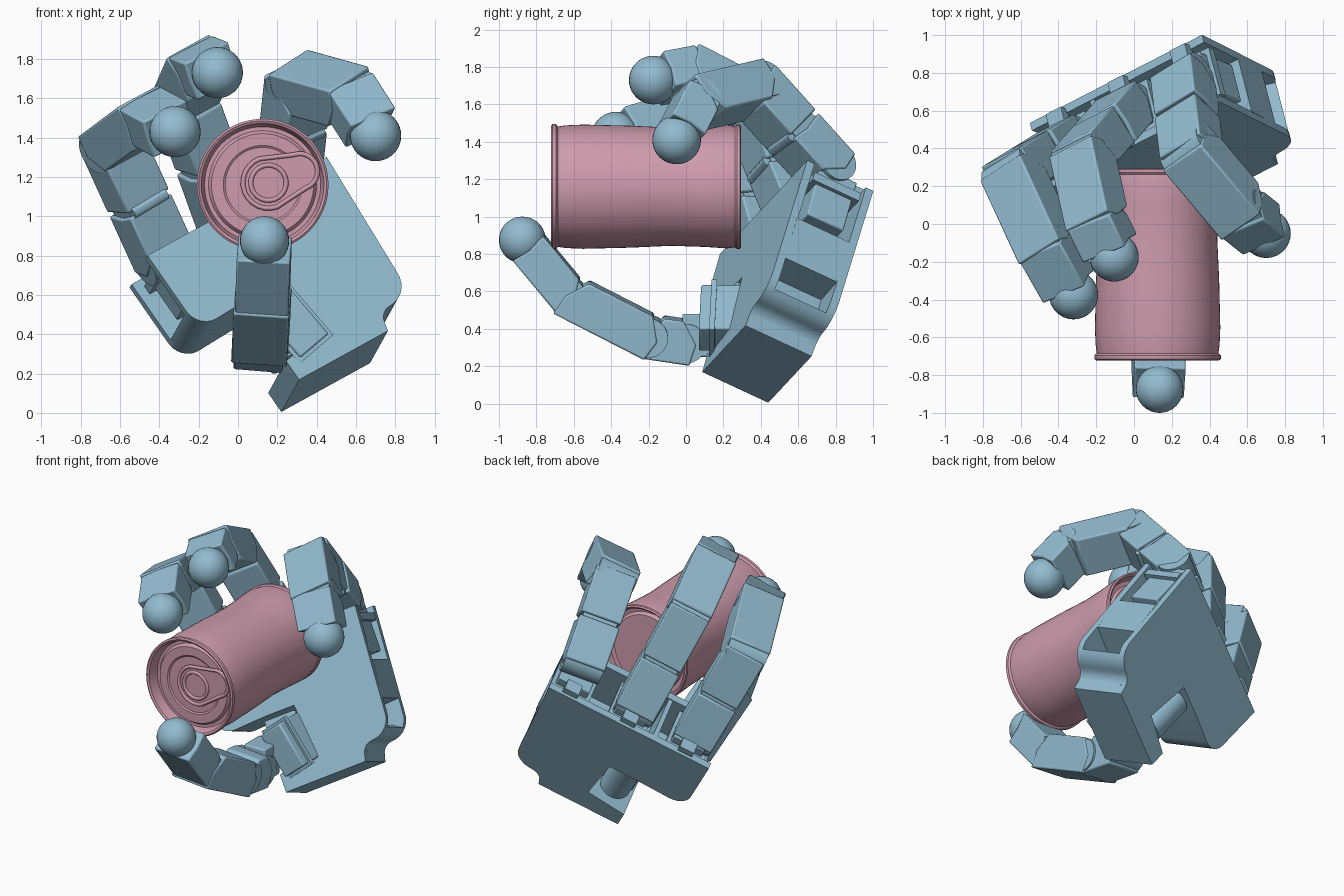
import bpy, bmesh, math
from mathutils import Vector, Matrix

cube = bpy.data.objects.get("Cube")
if cube:
    bpy.data.objects.remove(cube, do_unlink=True)


def material(name, rgb):
    m = bpy.data.materials.new(name)
    m.use_nodes = True
    m.diffuse_color = (*rgb, 1)
    node = m.node_tree.nodes["Principled BSDF"]
    node.inputs["Base Color"].default_value = (*rgb, 1)
    node.inputs["Roughness"].default_value = 0.6
    return m


BLUE = material("steel blue", (0.29, 0.50, 0.63))
PINK = material("dusty pink", (0.62, 0.33, 0.42))


def finish(bm, name, mat, bevel=0.0):
    bmesh.ops.recalc_face_normals(bm, faces=bm.faces)
    me = bpy.data.meshes.new(name)
    bm.to_mesh(me)
    bm.free()
    me.materials.append(mat)
    ob = bpy.data.objects.new(name, me)
    bpy.context.scene.collection.objects.link(ob)
    me.shade_smooth()
    me.set_sharp_from_angle(angle=math.radians(30))
    if bevel:
        mod = ob.modifiers.new("soft_edges", "BEVEL")
        mod.width = bevel
        mod.segments = 2
        mod.limit_method = "ANGLE"
    return ob


def prism(name, pts, origin, a, b, c, lo, hi, bevel=0.0, mat=BLUE):
    """Outline in the a/b plane, extruded along c from lo to hi."""
    bm = bmesh.new()
    rings = [[bm.verts.new(origin + a * p + b * q + c * d) for p, q in pts] for d in (lo, hi)]
    bm.faces.new(rings[0])
    bm.faces.new(rings[1])
    n = len(pts)
    for i in range(n):
        j = (i + 1) % n
        bm.faces.new((rings[0][i], rings[0][j], rings[1][j], rings[1][i]))
    return finish(bm, name, mat, bevel)


def rect(a0, a1, b0, b1):
    return [(a0, b0), (a1, b0), (a1, b1), (a0, b1)]


def arc(cx, cy, r, start, end, n=6):
    angles = [math.radians(start + (end - start) * i / n) for i in range(n + 1)]
    return [(cx + r * math.cos(t), cy + r * math.sin(t)) for t in angles]


def circle(r, n=24, cx=0, cy=0):
    return arc(cx, cy, r, 0, 360, n)[:-1]


# Palm frame: W across, U toward the fingers, T out of the palm's front
X, Y, Z = Vector((1, 0, 0)), Vector((0, 1, 0)), Vector((0, 0, 1))
O = Vector((0.22, 0.44, 0.005))
W = Vector((0.80, 0.41, 0.44)).normalized()
T = Vector((0.21, -0.89, 0.40))
T = (T - W * T.dot(W)).normalized()
U = T.cross(W).normalized()


def palm_part(name, pts, lo, hi, bevel=0.0):
    return prism(name, pts, O, W, U, T, lo, hi, bevel)


# Palm: two full cover plates around a core with pockets
notch = [(0.03, 0.5), (0.24, 0.5), (0.27, 0.16), (0, 0.12), (0, 0), (0.565, 0), (0.575, 0.04)]
shoulder = arc(0.655, 0.03, 0.08, 170, 90, 5) + arc(0.655, 0.25, 0.14, -80, 0)
lobe = arc(-0.19, 0.60, 0.11, 180, 270)
outline = lobe + notch + shoulder + [(0.84, 0.955), (-0.30, 0.955)]
palm_part("palm_back_cover", outline, 0, 0.045)
palm_part("palm_front_cover", outline, 0.355, 0.40)
core = lobe + notch + [(0.60, 0.10), (0.60, 0.335), (0.80, 0.345), (0.82, 0.60), (-0.30, 0.60)]
palm_part("palm_core", core, 0.04, 0.36)
palm_part("shoulder_wall", [(0.575, 0.04)] + shoulder[:10] + [(0.70, 0.2), (0.60, 0.2)], 0.04, 0.36)
palm_part("socket_divider", rect(0.08, 0.11, 0.58, 0.95), 0.04, 0.36)

# Finger sockets in the palm's top
for w in (-0.12, 0.29, 0.70):
    palm_part("finger_servo", rect(w - 0.11, w + 0.11, 0.66, 0.98), 0.09, 0.31, 0.008)
    palm_part("servo_flange", rect(w - 0.135, w + 0.135, 0.86, 0.91), 0.06, 0.34)
    palm_part("servo_tab", rect(w - 0.05, w + 0.05, 0.94, 1.0), 0.02, 0.10)

# Thumb servo: barrel in the notch, slanted housing standing out of the palm
prism("thumb_servo_barrel", circle(0.10), O + W * 0.13 + T * 0.13, W, T, U, 0.18, 0.49)
palm_part("thumb_servo_core", rect(0.02, 0.235, 0.19, 0.47), 0.14, 0.42, 0.01)
LONG = Vector((0.65, -0.04, -0.76)).normalized()
SIDE = LONG.cross(Y).normalized() * -1
if SIDE.x < 0:
    SIDE = -SIDE
HOUSING = Vector((0.36, 0, 0.52))
prism("thumb_servo_housing", rect(-0.155, 0.155, -0.19, 0), HOUSING, LONG, SIDE, Y, 0.075, 0.30, 0.01)
prism("thumb_servo_flange", rect(-0.175, 0.175, -0.21, 0.015), HOUSING, LONG, SIDE, Y, 0.13, 0.16)
prism("thumb_mount", rect(-0.02, 0.15, 0.25, 0.48), X * 0.06, Y, Z, X, 0, 0.16, 0.01)


def segment(name, p, q, hint, half, thick, jointed, last):
    """One phalanx: side-profile shell, hinge barrel and optional mid joint."""
    d = (q - p).normalized()
    s = (hint - d * hint.dot(d)).normalized()
    n = d.cross(s)
    length = (q - p).length
    end = length - 0.05 if last else length + 0.03
    inner = end if last else length - 0.07
    spans = [(-0.035, end)]
    if jointed:
        mid = length * 0.47
        spans = [(-0.035, mid - 0.012), (mid + 0.012, end)]
        prism(name + "_mid_joint", rect(mid - 0.05, mid + 0.05, -thick * 0.8, thick * 0.8),
              p, d, n, s, -half * 0.85, half * 0.85)
        prism(name + "_grip_bar", circle(0.03, 12, mid, -thick * 0.9), p, d, n, s, -half * 0.8, half * 0.8)
    for start, stop in spans:
        near = 0.03 if start < 0 else start
        far = inner if stop == end else stop
        shape = [(start, thick), (start - 0.02 if start < 0 else start, 0), (near, -thick),
                 (far, -thick), (stop - 0.015, 0), (stop, thick)]
        prism(name + "_shell", shape, p, d, n, s, -half, half, 0.01)
    # hinge barrel at the near end
    prism(name + "_hinge", circle(thick * 0.92), p, d, n, s, -half + 0.006, half - 0.006)


def digit(name, joints, hint, radius, widths):
    pts = [Vector(j) for j in joints]
    for i, label in enumerate(("proximal", "middle", "distal")):
        last = i == 2
        jointed = i == 0 and (pts[1] - pts[0]).length > 0.4
        segment(f"{name}_{label}", pts[i], pts[i + 1], hint, widths[i],
                0.105 if last else 0.115, jointed, last)
    bm = bmesh.new()
    bmesh.ops.create_uvsphere(bm, u_segments=32, v_segments=20, radius=radius,
                              matrix=Matrix.Translation(pts[-1]))
    finish(bm, name + "_tip", BLUE)


FINGER = (0.134, 0.138, 0.132)
digit("left_finger", [(0.26, 0.755, 1.25), (0.305, 0.37, 1.68), (0.575, 0.05, 1.605), (0.70, -0.05, 1.41)],
      W, 0.13, FINGER)
digit("middle_finger", [(-0.05, 0.60, 0.98), (-0.27, 0.35, 1.59), (-0.195, 0.01, 1.765), (-0.105, -0.175, 1.73)],
      W, 0.13, FINGER)
digit("right_finger", [(-0.38, 0.42, 0.80), (-0.64, 0.26, 1.37), (-0.46, -0.13, 1.505), (-0.32, -0.375, 1.43)],
      W, 0.13, FINGER)
digit("thumb", [(0.11, 0.0, 0.33), (0.115, -0.20, 0.36), (0.125, -0.63, 0.58), (0.135, -0.875, 0.875)],
      Vector((-1, 0, 0.08)), 0.125, (0.125, 0.142, 0.136))

# Can: lathed body with seams, waist and recessed ends
profile = [(0, -0.665), (0.10, -0.668), (0.19, -0.665), (0.20, -0.672), (0.26, -0.672), (0.275, -0.65),
           (0.295, -0.65), (0.312, -0.715), (0.325, -0.722), (0.335, -0.715), (0.335, -0.695),
           (0.322, -0.685), (0.328, -0.64), (0.332, -0.55), (0.326, -0.30), (0.316, -0.08),
           (0.322, 0.10), (0.330, 0.22), (0.324, 0.262), (0.332, 0.272), (0.332, 0.288),
           (0.322, 0.294), (0.310, 0.285), (0.298, 0.235), (0.27, 0.23), (0.255, 0.25), (0, 0.25)]
bm = bmesh.new()
vs = [bm.verts.new((r, y, 0)) for r, y in profile]
edges = [bm.edges.new(pair) for pair in zip(vs, vs[1:])]
bmesh.ops.spin(bm, geom=vs + edges, cent=(0, 0, 0), axis=(0, 1, 0), angle=math.tau, steps=64)
bmesh.ops.remove_doubles(bm, verts=bm.verts, dist=1e-4)
CAN = Vector((0.125, 0, 1.16))
bmesh.ops.translate(bm, verts=bm.verts, vec=CAN)
finish(bm, "can_body", PINK)

# Pull tab: raised oblong rim around a finger ring
tilt = math.radians(20)
A = X * math.cos(tilt) + Z * math.sin(tilt)
B = Z * math.cos(tilt) - X * math.sin(tilt)
TAB = CAN + Vector((0.03, 0, 0.01))
oblong = arc(0.0, 0, 0.13, 90, 270, 12) + arc(0.17, 0, 0.09, -90, 90, 12)
prism("tab_plate", oblong, TAB, A, B, Y, -0.688, -0.66, 0.006, PINK)


def tube(name, pts, radius, depth):
    """Closed rounded wire lying on the lid."""
    cu = bpy.data.curves.new(name, "CURVE")
    cu.dimensions = "3D"
    cu.bevel_depth = radius
    cu.bevel_resolution = 2
    sp = cu.splines.new("POLY")
    sp.points.add(len(pts) - 1)
    for point, (p, q) in zip(sp.points, pts):
        point.co = (*(TAB + A * p + B * q + Y * depth), 1)
    sp.use_cyclic_u = True
    cu.materials.append(PINK)
    bpy.context.scene.collection.objects.link(bpy.data.objects.new(name, cu))


tube("tab_rim", oblong, 0.012, -0.688)
tube("tab_ring", circle(0.09), 0.012, -0.688)
